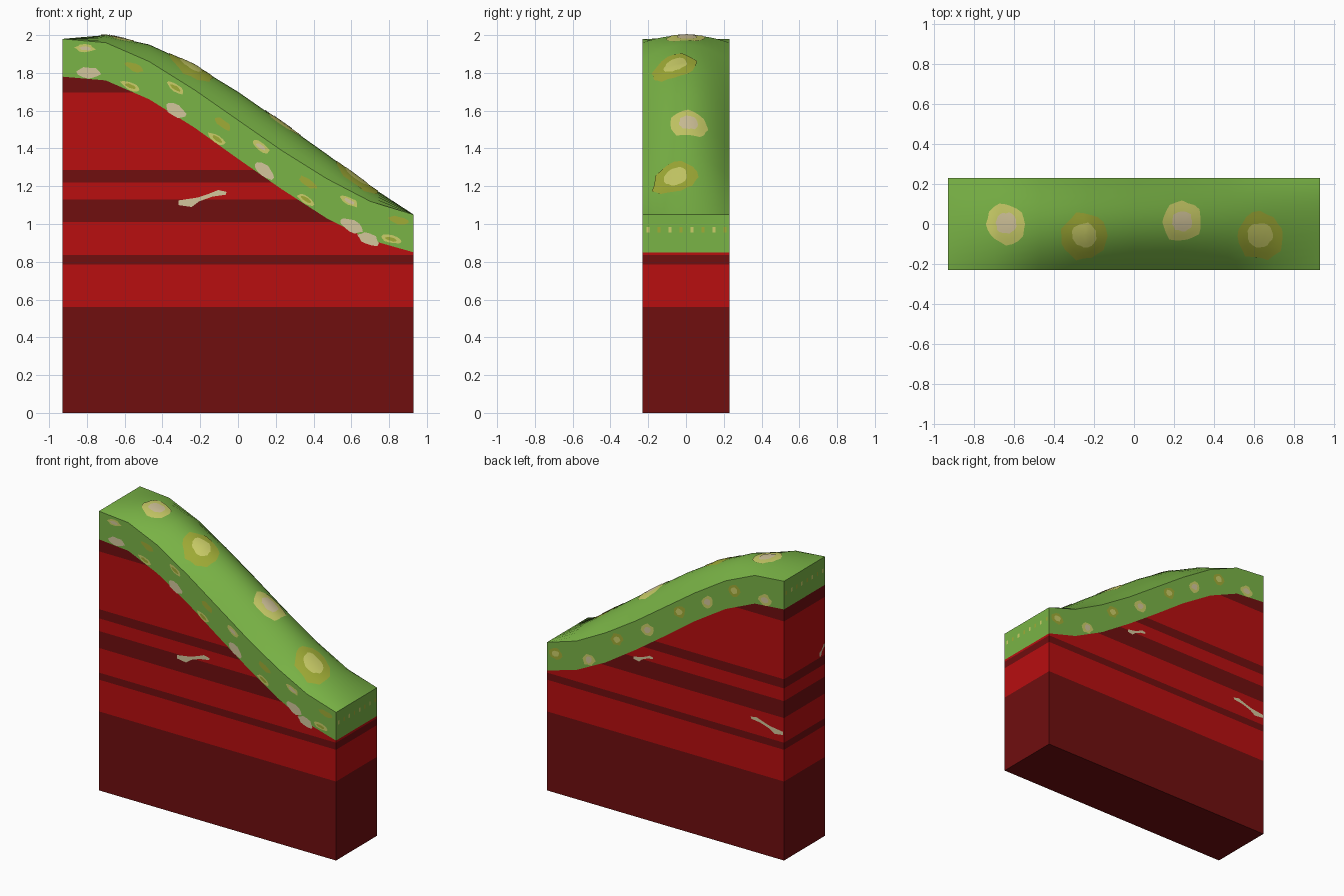
import bpy, bmesh, math, random
from mathutils import Vector

if "Cube" in bpy.data.objects:
    bpy.data.objects.remove(bpy.data.objects["Cube"])

random.seed(4)


def lin(c):
    c /= 255
    return c / 12.92 if c <= 0.04045 else ((c + 0.055) / 1.055) ** 2.4


COLOURS = [("grass green", (122, 180, 70)), ("soil red", (184, 14, 16)),
           ("dark soil red", (112, 14, 15)), ("olive yellow", (160, 172, 54)),
           ("pale yellow", (203, 206, 104)), ("cream", (212, 198, 156))]
GREEN, RED, DARK, OLIVE, PALE, CREAM = range(6)
MATS = []
for name, rgb in COLOURS:
    m = bpy.data.materials.new(name)
    m.diffuse_color = (*[lin(c) for c in rgb], 1)
    m.use_nodes = True
    m.node_tree.nodes["Principled BSDF"].inputs["Base Color"].default_value = m.diffuse_color
    MATS.append(m)


def finish(bm, name, smooth=False):
    me = bpy.data.meshes.new(name)
    bm.to_mesh(me)
    bm.free()
    for m in MATS:
        me.materials.append(m)
    ob = bpy.data.objects.new(name, me)
    bpy.context.collection.objects.link(ob)
    if smooth:
        bpy.ops.object.select_all(action='DESELECT')
        ob.select_set(True)
        bpy.context.view_layer.objects.active = ob
        bpy.ops.object.shade_smooth_by_angle(angle=math.radians(30))
    return ob


# Slope profile: underside of grass, side top edge and crown height per column
W, D = 0.93, 0.23
XS = [-0.93, -0.7, -0.47, -0.23, 0, 0.23, 0.47, 0.7, 0.93]
LOW = [1.78, 1.76, 1.66, 1.51, 1.345, 1.185, 1.03, 0.915, 0.85]
EDGE = [1.98, 1.96, 1.86, 1.71, 1.55, 1.39, 1.24, 1.12, 1.05]
CROWN = [0, 0.04, 0.09, 0.13, 0.15, 0.15, 0.13, 0.08, 0]


def lerp(table, x):
    for i in range(8):
        if x <= XS[i + 1] or i == 7:
            t = (x - XS[i]) / (XS[i + 1] - XS[i])
            return table[i] + t * (table[i + 1] - table[i])


def top_z(x, y):
    return lerp(EDGE, x) + lerp(CROWN, x) * (1 - (y / D) ** 2)


# Soil body: extruded profile cut into horizontal layers, open under the grass
bm = bmesh.new()
outline = [(-W, 0), (W, 0)] + list(zip(XS, LOW))[::-1]
front = [bm.verts.new((x, -D, z)) for x, z in outline]
back = [bm.verts.new((x, D, z)) for x, z in outline]
bm.faces.new(front)
bm.faces.new(back[::-1])
n = len(outline)
for i in range(n):
    if i in (0, 1, n - 1):
        j = (i + 1) % n
        bm.faces.new((front[j], front[i], back[i], back[j]))
LAYERS = [0.56, 0.785, 0.835, 1.01, 1.13, 1.22, 1.285, 1.695]
for z in LAYERS:
    bmesh.ops.bisect_plane(bm, geom=bm.verts[:] + bm.edges[:] + bm.faces[:],
                           plane_co=(0, 0, z), plane_no=(0, 0, 1))
for f in bm.faces:
    zs = [v.co.z for v in f.verts]
    mid = (min(zs) + max(zs)) / 2
    f.material_index = RED if sum(z < mid for z in LAYERS) % 2 else DARK
finish(bm, "soil_body")

# Grass cap: crowned loft with vertical sides and closed ends
bm = bmesh.new()
rows = []
YS = [D * k / 6 for k in range(-6, 7)]
for x, low in zip(XS, LOW):
    ring = [(x, -D, low)] + [(x, y, top_z(x, y)) for y in YS] + [(x, D, low)]
    rows.append([bm.verts.new(p) for p in ring])
for a, b in zip(rows, rows[1:]):
    for i in range(len(a) - 1):
        bm.faces.new((a[i], b[i], b[i + 1], a[i + 1]))
bm.faces.new(rows[0])
bm.faces.new(rows[-1][::-1])
finish(bm, "grass_cap", True)


# Round spots draped on the top of the grass
def wobble(count, amount):
    return [1 + random.uniform(-amount, amount) for _ in range(count)]


bm = bmesh.new()


def top_spot(cx, cy, r, lift, mat):
    seg, k = 20, wobble(20, 0.09)
    point = lambda x, y: bm.verts.new((x, y, top_z(x, y) + lift))
    rings = [[point(cx + r * k[i] * q / 4 * math.cos(math.tau * i / seg),
                    cy + r * k[i] * q / 4 * math.sin(math.tau * i / seg))
              for i in range(seg)] for q in range(1, 5)]
    centre = point(cx, cy)
    for i in range(seg):
        j = (i + 1) % seg
        bm.faces.new((centre, rings[0][i], rings[0][j])).material_index = mat
        for a, b in zip(rings, rings[1:]):
            bm.faces.new((a[i], b[i], b[j], a[j])).material_index = mat


for x, y, r, outer, inner in [(-0.64, 0, 0.1, PALE, CREAM), (-0.25, -0.06, 0.118, OLIVE, PALE),
                              (0.24, 0.01, 0.1, PALE, CREAM), (0.63, -0.06, 0.118, OLIVE, PALE)]:
    top_spot(x, y, r, 0.004, outer)
    top_spot(x, y + 0.005, r * 0.52, 0.007, inner)
finish(bm, "grass_top_spots", True)


# Flat blobs on the vertical faces; side is -1 for front, 1 for back
def blob(bm, x, z, rx, rz, mat, side, lift=0.002):
    s = math.atan((lerp(LOW, min(x + 0.1, W)) - lerp(LOW, max(x - 0.1, -W))) / 0.2)
    pts, k = [], wobble(12, 0.15)
    for i in range(12):
        a = math.tau * i / 12
        u, v = rx * k[i] * math.cos(a), rz * k[i] * math.sin(a)
        pts.append((x + u * math.cos(s) - v * math.sin(s), side * (D + lift),
                    z + u * math.sin(s) + v * math.cos(s)))
    f = bm.faces.new([bm.verts.new(p) for p in pts[::-side]])
    f.material_index = mat


bm = bmesh.new()
FRONT = [(-0.81, 1.93, PALE), (-0.79, 1.80, CREAM), (-0.55, 1.83, OLIVE), (-0.57, 1.73, PALE),
         (-0.33, 1.72, PALE), (-0.33, 1.60, CREAM), (-0.08, 1.53, OLIVE), (-0.11, 1.45, PALE),
         (0.12, 1.41, PALE), (0.14, 1.28, CREAM), (0.37, 1.22, OLIVE), (0.36, 1.13, PALE),
         (0.59, 1.12, PALE), (0.60, 0.99, CREAM), (0.85, 1.02, OLIVE), (0.81, 0.92, PALE),
         (0.69, 0.92, CREAM)]
for x, z, mat in FRONT:
    big = mat == CREAM
    blob(bm, x, z, 0.06 if big else 0.052, 0.03 if big else 0.02, mat, -1)
    if mat == PALE:
        blob(bm, x, z, 0.03, 0.01, CREAM if x in (-0.81, 0.12, 0.59) else OLIVE, -1, 0.004)
finish(bm, "front_grass_spots")

bm = bmesh.new()
BACK = [(0.86, 0.6, OLIVE, PALE), (0.60, 0.25, PALE, CREAM), (0.38, 0.65, OLIVE, PALE),
        (0.14, 0.5, PALE, CREAM), (-0.11, 0.6, OLIVE, PALE), (-0.33, 0.5, PALE, CREAM),
        (-0.54, 0.6, OLIVE, PALE), (-0.78, 0.2, PALE, CREAM)]
for x, t, outer, inner in BACK:
    z = lerp(LOW, x) + 0.2 * t
    blob(bm, x, z, 0.05, 0.04, outer, 1)
    blob(bm, x, z, 0.027, 0.022, inner, 1, 0.004)
finish(bm, "back_grass_spots")

# Tiny specks on the two grass ends
bm = bmesh.new()
for side, z in ((1, 0.97), (-1, 1.89)):
    for i in range(8):
        y, h = -0.2 + i * 0.058, 0.014
        p = [(side * (W + 0.002), y + side * a * 0.008, z + b * h)
             for a, b in ((-1, -1), (1, -1), (1, 1), (-1, 1))]
        bm.faces.new([bm.verts.new(q) for q in p]).material_index = (PALE, OLIVE)[i % 2]
finish(bm, "end_grass_specks")

# Pale streaks in the soil, drawn once and reused at other sizes
STREAK = [(-0.13, -0.035), (-0.06, -0.045), (-0.02, -0.015), (0.05, 0.01), (0.12, 0.02),
          (0.125, 0.035), (0.08, 0.045), (0.03, 0.025), (-0.03, 0.005), (-0.13, -0.01)]


def streak(bm, origin, axis, sx, sz):
    o, u = Vector(origin), Vector(axis)
    f = bm.faces.new([bm.verts.new(o + u * a * sx + Vector((0, 0, b * sz))) for a, b in STREAK])
    f.material_index = CREAM
    f.normal_update()
    if f.normal.dot(Vector((o.x if abs(u.y) else 0, o.y if abs(u.x) else 0, 0))) < 0:
        f.normal_flip()


bm = bmesh.new()
streak(bm, (-0.185, -D - 0.002, 1.135), (1, 0, 0), 1, 1)
streak(bm, (-0.795, D + 0.002, 0.92), (1, 0, 0), 1, 0.9)
streak(bm, (0.17, D + 0.002, 1.14), (-1, 0, 0), 0.6, 0.7)
streak(bm, (-W - 0.002, -0.195, 1.33), (0, -1, 0), 0.25, 0.9)
finish(bm, "soil_streaks")
